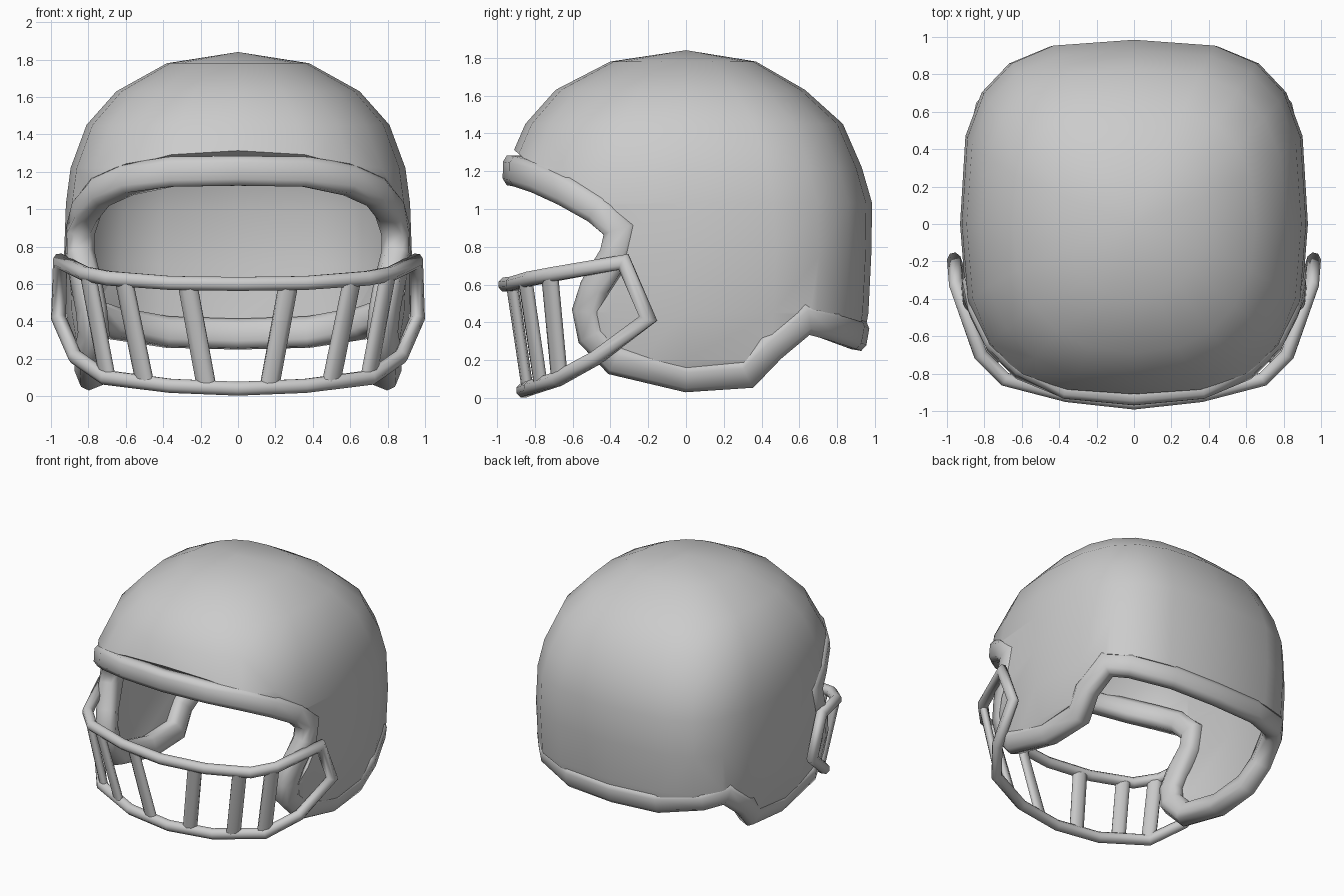
import bpy, bmesh, math
from mathutils import Vector
from mathutils.bvhtree import BVHTree

cube = bpy.data.objects.get("Cube")
if cube:
    bpy.data.objects.remove(cube, do_unlink=True)

grey = bpy.data.materials.new("helmet grey")
grey.use_nodes = True
grey.diffuse_color = (0.6, 0.6, 0.6, 1)
grey.node_tree.nodes["Principled BSDF"].inputs["Base Color"].default_value = (0.6, 0.6, 0.6, 1)


def make(name, bm):
    bmesh.ops.recalc_face_normals(bm, faces=bm.faces)
    mesh = bpy.data.meshes.new(name)
    bm.to_mesh(mesh)
    bm.free()
    mesh.materials.append(grey)
    ob = bpy.data.objects.new(name, mesh)
    bpy.context.collection.objects.link(ob)
    return ob


def activate(ob):
    bpy.ops.object.select_all(action='DESELECT')
    ob.select_set(True)
    bpy.context.view_layer.objects.active = ob


def smooth(ob, degrees):
    activate(ob)
    bpy.ops.object.shade_smooth_by_angle(angle=math.radians(degrees))


def boolean(ob, cutter, operation):
    cutter.hide_render = True
    activate(ob)
    mod = ob.modifiers.new("cut", 'BOOLEAN')
    mod.object, mod.operation, mod.solver = cutter, operation, 'EXACT'
    bpy.ops.object.modifier_apply(modifier=mod.name)
    bpy.data.objects.remove(cutter, do_unlink=True)


def bridge(bm, low, high):
    n = len(low)
    for i in range(n):
        j = (i + 1) % n
        bm.faces.new((low[i], low[j], high[j], high[i]))


def signed_power(value, power):
    return math.copysign(abs(value) ** power, value)


# Dome sections: height, half width, front reach, back reach, squareness
RINGS = [(0, .80, .78, .85, 2.9), (.2, .88, .85, .92, 2.9), (.45, .92, .90, .965, 2.9),
         (.75, .93, .93, .98, 2.9), (1.03, .92, .95, .985, 2.8), (1.22, .895, .95, .93, 2.7),
         (1.45, .81, .85, .83, 2.5), (1.63, .65, .69, .63, 2.3), (1.78, .38, .40, .37, 2.1)]


def dome(scale=1, z_scale=1, drop=0, sides=20):
    bm = bmesh.new()
    prev = None
    for z, w, front, back, n in RINGS:
        ring = []
        for i in range(sides):
            a = math.tau * i / sides
            c, s = math.cos(a), math.sin(a)
            # The back is slightly squarer than the front
            power = 2 / (n + .3) if s > 0 else 2 / n
            x = w * signed_power(c, power)
            y = (back if s > 0 else front) * signed_power(s, power)
            ring.append(bm.verts.new((x * scale, y * scale, z * z_scale - drop)))
        if prev:
            bridge(bm, prev, ring)
        else:
            bm.faces.new(ring)
        prev = ring
    top = bm.verts.new((0, 0, 1.84 * z_scale - drop))
    for i in range(sides):
        bm.faces.new((prev[i], prev[(i + 1) % sides], top))
    bmesh.ops.recalc_face_normals(bm, faces=bm.faces)
    return bm


def prism(name, outline, x0, x1):
    bm = bmesh.new()
    a, b = [[bm.verts.new((x, y, z)) for y, z in outline] for x in (x0, x1)]
    bm.faces.new(a)
    bm.faces.new(b)
    bridge(bm, a, b)
    return make(name, bm)


def sweep(name, path, normals, wide, thick, closed=True, power=1, sides=8):
    """Sweep a section along a path, mitred at the corners; thick is listed per point."""
    bm = bmesh.new()
    rings, count = [], len(path)
    for i, p in enumerate(path):
        before = path[i - 1] if closed or i else p
        after = path[(i + 1) % count] if closed or i < count - 1 else p
        d1, d2 = (p - before).normalized(), (after - p).normalized()
        t = (d1 + d2).normalized()
        mitre = 1 / max(.6, t.dot(d2 if d2.length else d1))
        side = normals[i].cross(t).normalized()
        out = t.cross(side)
        rings.append([bm.verts.new(p + side * wide * mitre * signed_power(math.cos(a), power)
                                   + out * thick[i] * signed_power(math.sin(a), power))
                      for a in (math.tau * (k + .5) / sides for k in range(sides))])
    for i in range(count if closed else count - 1):
        bridge(bm, rings[i], rings[(i + 1) % count])
    if not closed:
        bm.faces.new(rings[0])
        bm.faces.new(rings[-1])
    smooth(make(name, bm), 80)


def mirrored(half):
    pts = [Vector(p) for p in half]
    return pts + [Vector((-p.x, p.y, p.z)) for p in reversed(pts[1:-1])]


def radial(path):
    return [Vector((p.x, p.y, 0)).normalized() for p in path]


# Shell: hollow dome trimmed to the side profile
outer = dome()
surface = BVHTree.FromBMesh(outer)
shell = make("shell", outer)
boolean(shell, make("cavity", dome(.945, .99, .035)), 'DIFFERENCE')
SIDE = [(-1.2, 1.35), (-.93, 1.33), (-.86, 1.27), (-.56, 1.13), (-.4, 1.02), (-.29, .9),
        (-.32, .76), (-.34, .66), (-.47, .46), (-.47, .33), (-.34, .23), (-.2, .18), (0, .16),
        (.32, .19), (.6, .44), (.66, .47), (.8, .44), (1.2, .32), (1.2, 2), (-1.2, 2)]
boolean(shell, prism("shell_profile", SIDE, -1.3, 1.3), 'INTERSECT')
smooth(shell, 50)

# Padded trim around the whole opening edge, following the dome; thicker on the sides
EDGE = [(0, -.94, 1.205), (.36, -.9, 1.2), (.64, -.81, 1.165), (.77, -.66, 1.1), (.86, -.48, 1.0),
        (.91, -.35, .89), (.91, -.38, .76), (.87, -.5, .58), (.85, -.54, .46), (.85, -.52, .32),
        (.86, -.37, .18), (.85, 0, .095), (.84, .32, .115), (.88, .47, .26), (.85, .65, .41),
        (.72, .81, .375), (.38, .93, .335), (0, .95, .325)]
path, normals, thick = [], [], []
for p in mirrored(EDGE):
    spot, normal, _, _ = surface.find_nearest(p)
    if abs(p.x) < .01:
        spot.x = normal.x = 0
        normal.normalize()
    half = .052 + .026 * abs(normal.x)
    path.append(spot - normal * (half - .022))
    normals.append(normal)
    thick.append(half)
sweep("edge_trim", path, normals, .083, thick, power=.65)

# Face guard loop
GUARD = [(0, -.955, .6), (.36, -.915, .605), (.69, -.83, .63), (.82, -.7, .655), (.95, -.33, .72),
         (.96, -.2, .42), (.87, -.48, .21), (.71, -.68, .1), (.36, -.82, .055), (0, -.86, .04)]
loop = mirrored(GUARD)
sweep("face_guard", loop, radial(loop), .04, [.04] * len(loop))

# Three upright guard bars on each side
BARS = (("inner", (.27, -.92, .6), (.17, -.84, .06)),
        ("middle", (.61, -.85, .62), (.5, -.77, .08)),
        ("outer", (.8, -.72, .64), (.7, -.67, .11)))
for label, s in (("left", 1), ("right", -1)):
    for part, top, bottom in BARS:
        bar = [Vector((s * x, y, z)) for x, y, z in (top, bottom)]
        sweep(f"{label}_{part}_bar", bar, radial(bar), .055, [.03] * 2, closed=False)
